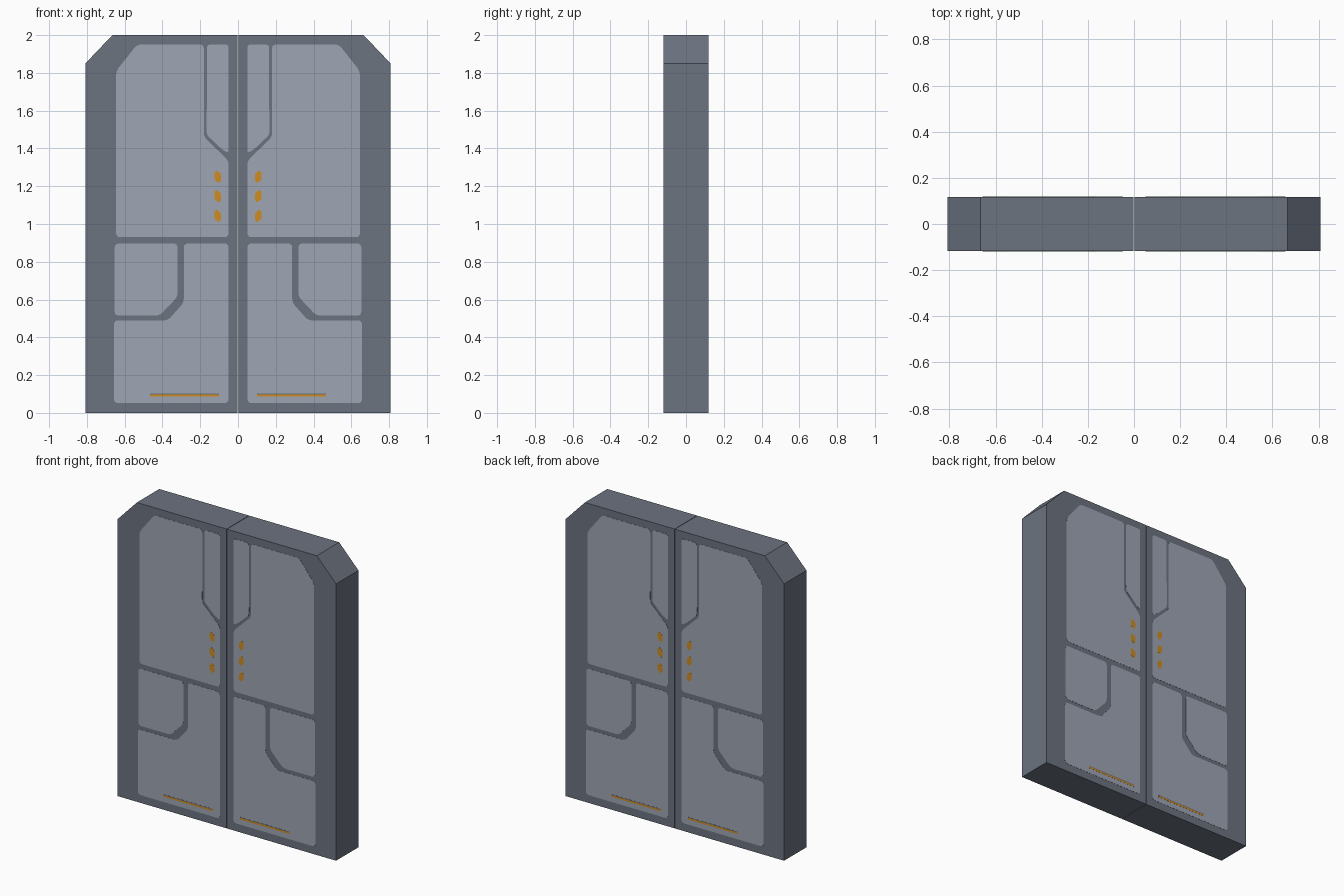
import bpy, bmesh

if "Cube" in bpy.data.objects:
    bpy.data.objects.remove(bpy.data.objects["Cube"])

def material(name, rgb):
    lin = [((c / 255 + 0.055) / 1.055) ** 2.4 for c in rgb]
    m = bpy.data.materials.new(name)
    m.diffuse_color = (*lin, 1)
    m.use_nodes = True
    m.node_tree.nodes["Principled BSDF"].inputs["Base Color"].default_value = m.diffuse_color
    return m

FRAME = material("dark grey frame", (108, 115, 128))
PANEL = material("light grey panel", (157, 165, 180))
ORANGE = material("orange marking", (205, 140, 32))

def prism(name, pts, y0, y1, mat, sx=1, radius=0):
    """Extrude an x-z outline from y0 to y1, optionally rounding its corners."""
    bm = bmesh.new()
    face = bm.faces.new([bm.verts.new((sx * x, y0, z)) for x, z in pts])
    if radius:
        bmesh.ops.bevel(bm, geom=bm.verts[:], offset=radius, segments=3,
                        profile=0.5, affect='VERTICES')
    ext = bmesh.ops.extrude_face_region(bm, geom=bm.faces[:])
    for v in ext["geom"]:
        if isinstance(v, bmesh.types.BMVert):
            v.co.y = y1
    bmesh.ops.recalc_face_normals(bm, faces=bm.faces[:])
    me = bpy.data.meshes.new(name)
    bm.to_mesh(me)
    bm.free()
    me.materials.append(mat)
    ob = bpy.data.objects.new(name, me)
    bpy.context.collection.objects.link(ob)
    return ob

BODY, PLATE, MARK = 0.118, 0.1192, 0.12   # half depths

# Outlines for the right-hand leaf (x > 0)
leaf = [(0.0015, 0), (0.808, 0), (0.808, 1.85), (0.665, 2), (0.0015, 2)]
panels = {
    "upper_panel": ([(0.05, 0.93), (0.645, 0.93), (0.645, 1.81), (0.535, 1.95),
                     (0.18, 1.95), (0.181, 1.462), (0.05, 1.335)], 0.02),
    "handle_panel": ([(0.05, 1.375), (0.085, 1.395), (0.166, 1.472),
                      (0.164, 1.95), (0.05, 1.95)], 0.016),
    "middle_panel": ([(0.32, 0.615), (0.415, 0.515), (0.653, 0.515),
                      (0.653, 0.897), (0.32, 0.897)], 0.02),
    "lower_panel": ([(0.05, 0.052), (0.657, 0.052), (0.657, 0.49), (0.37, 0.49),
                     (0.287, 0.585), (0.287, 0.897), (0.05, 0.897)], 0.02),
}
hexagon = [(0.017, 0.022), (0.005, 0.034), (-0.018, 0.014),
           (-0.018, -0.02), (-0.005, -0.033), (0.017, -0.013)]

for sx, side in ((-1, "left"), (1, "right")):
    # Door leaf slab
    prism(f"{side}_door_leaf", leaf, -BODY, BODY, FRAME, sx)
    for sy, face in ((-1, "front"), (1, "back")):
        tag = f"{side}_{face}"
        # Pale inset panels
        for name, (pts, r) in panels.items():
            prism(f"{tag}_{name}", pts, sy * (BODY - 0.002), sy * PLATE, PANEL, sx, r)
        # Column of indicator lights
        for i, z in enumerate((1.042, 1.147, 1.25)):
            prism(f"{tag}_light_{i + 1}", [(0.108 + x, z + dz) for x, dz in hexagon],
                  sy * BODY, sy * MARK, ORANGE, sx)
        # Floor stripe with a dark line above it
        for name, z0, z1, mat in (("stripe", 0.087, 0.098, ORANGE),
                                  ("stripe_shadow_line", 0.098, 0.103, FRAME)):
            prism(f"{tag}_{name}", [(0.1, z0), (0.465, z0), (0.465, z1), (0.1, z1)],
                  sy * BODY, sy * MARK, mat, sx)
